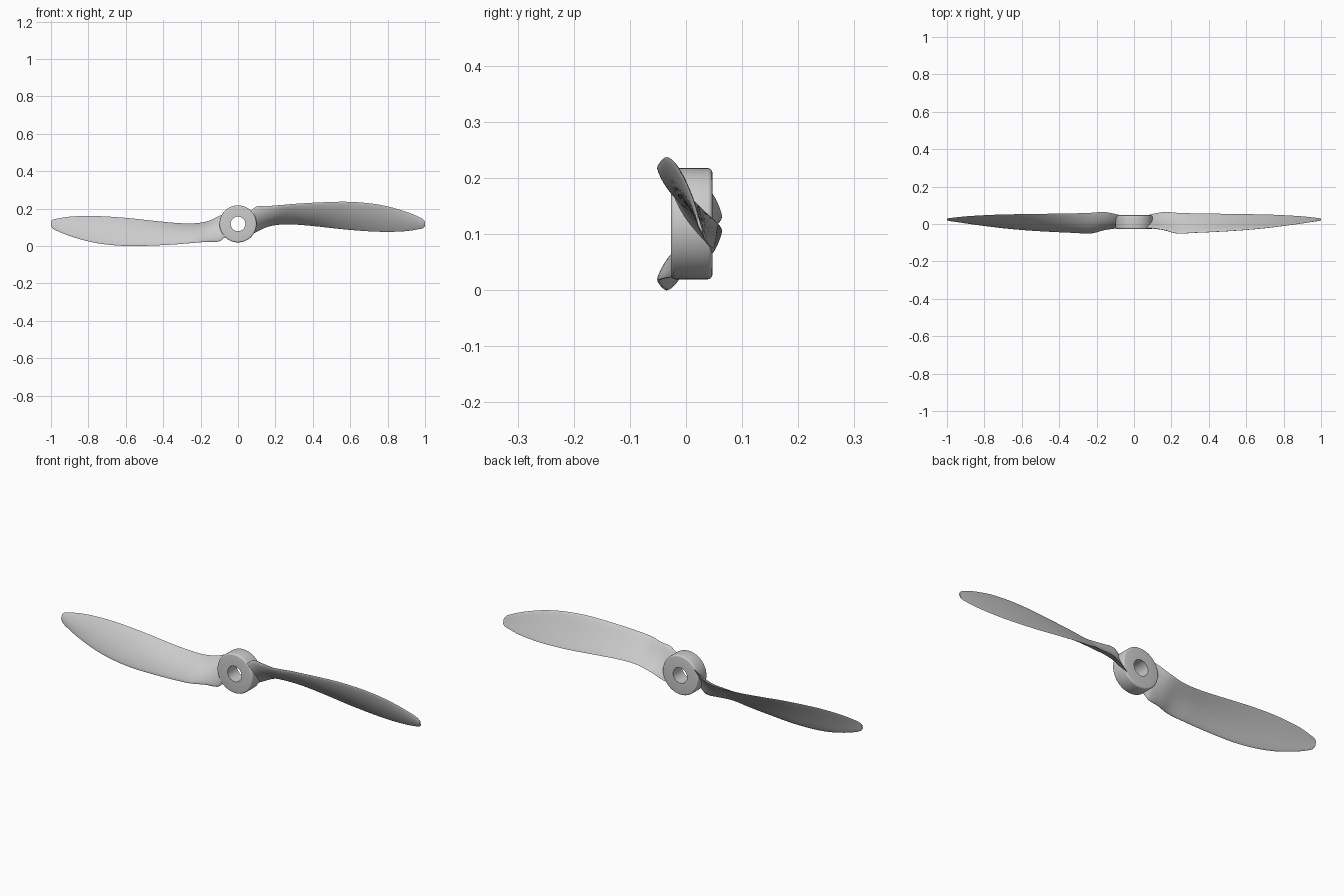
import bpy, bmesh, math
from mathutils import Vector, Matrix

if "Cube" in bpy.data.objects:
    bpy.data.objects.remove(bpy.data.objects["Cube"])

ZC = 0.1185  # height of the shaft axis


def make_object(name, bm, angle):
    bmesh.ops.recalc_face_normals(bm, faces=bm.faces)
    me = bpy.data.meshes.new(name)
    bm.to_mesh(me)
    bm.free()
    ob = bpy.data.objects.new(name, me)
    bpy.context.collection.objects.link(ob)
    bpy.ops.object.select_all(action='DESELECT')
    ob.select_set(True)
    bpy.context.view_layer.objects.active = ob
    bpy.ops.object.shade_smooth_by_angle(angle=math.radians(angle))
    return ob


# Hub: lathed ring with a shaft hole and softened rims
def make_hub():
    r0, r1, y0, y1, b = 0.039, 0.099, -0.027, 0.047, 0.008
    prof = [(r0, y0)]
    for cy, a0 in ((y0 + b, -90), (y1 - b, 0)):
        for i in range(5):
            a = math.radians(a0 + i * 22.5)
            prof.append((r1 - b + b * math.cos(a), cy + b * math.sin(a)))
    prof.append((r0, y1))
    n = 64
    bm = bmesh.new()
    rings = []
    for k in range(n):
        a = 2 * math.pi * k / n
        rings.append([bm.verts.new((r * math.cos(a), y, ZC + r * math.sin(a))) for r, y in prof])
    m = len(prof)
    for k in range(n):
        p, q = rings[k], rings[(k + 1) % n]
        for j in range(m):
            bm.faces.new((p[j], p[(j + 1) % m], q[(j + 1) % m], q[j]))
    make_object("hub", bm, 35)


# Blade stations: x, leading edge y z, trailing edge y z, thickness
STATIONS = [
    (0.070, -0.022, 0.190, 0.045, 0.062, 0.034),
    (0.100, -0.022, 0.212, 0.054, 0.076, 0.036),
    (0.160, -0.032, 0.214, 0.064, 0.103, 0.036),
    (0.230, -0.050, 0.219, 0.060, 0.115, 0.031),
    (0.320, -0.047, 0.227, 0.057, 0.114, 0.027),
    (0.450, -0.041, 0.234, 0.055, 0.102, 0.023),
    (0.580, -0.033, 0.237, 0.053, 0.088, 0.020),
    (0.700, -0.022, 0.229, 0.051, 0.079, 0.017),
    (0.800, -0.010, 0.212, 0.047, 0.076, 0.014),
    (0.900, 0.004, 0.183, 0.041, 0.080, 0.011),
    (0.965, 0.014, 0.157, 0.034, 0.090, 0.008),
    (0.990, 0.018, 0.143, 0.031, 0.096, 0.006),
    (1.000, 0.021, 0.130, 0.029, 0.105, 0.004),
]


def smooth_stations(sub):
    """Cubic interpolation through the stations."""
    pts = [Vector(s) for s in STATIONS]
    slope = []
    for i in range(len(pts)):
        a, b = pts[max(i - 1, 0)], pts[min(i + 1, len(pts) - 1)]
        slope.append((b - a) / (b[0] - a[0]))
    out = []
    for i in range(len(pts) - 1):
        h = pts[i + 1][0] - pts[i][0]
        for k in range(sub):
            t = k / sub
            out.append(pts[i] * (2*t**3 - 3*t**2 + 1) + slope[i] * h * (t**3 - 2*t**2 + t)
                       + pts[i + 1] * (3*t**2 - 2*t**3) + slope[i + 1] * h * (t**3 - t**2))
    out.append(pts[-1])
    return out


def section(s, n=14):
    """Aerofoil: bulging front, gently hollow back."""
    x, ly, lz, ty, tz, th = s
    le, te = Vector((x, ly, lz)), Vector((x, ty, tz))
    d = te - le
    nrm = Vector((0, d.z, -d.y)).normalized()
    ring = []
    for i in range(2 * n):
        a = math.pi * i / n
        u = (1 - math.cos(a)) / 2
        shape = 2.6 * math.sqrt(max(u, 0)) * (1 - u) ** 0.85 / 2
        camber = 0.32 * th * math.sin(math.pi * u)
        half = th * 0.5 * shape + 0.0015 * abs(math.sin(a))
        ring.append(le + d * u + nrm * (camber + (half if i < n else -half)))
    return ring


# Blades: the second is the first turned half round the shaft
def make_blade(name, turn):
    rot = Matrix.Translation((0, 0, ZC)) @ Matrix.Rotation(turn, 4, 'Y') @ Matrix.Translation((0, 0, -ZC))
    bm = bmesh.new()
    rings = [[bm.verts.new(rot @ p) for p in section(s)] for s in smooth_stations(5)]
    for p, q in zip(rings, rings[1:]):
        for j in range(len(p)):
            k = (j + 1) % len(p)
            bm.faces.new((p[j], p[k], q[k], q[j]))
    bm.faces.new(rings[0])
    bm.faces.new(rings[-1])
    make_object(name, bm, 40)


make_hub()
make_blade("right_blade", 0)
make_blade("left_blade", math.pi)
